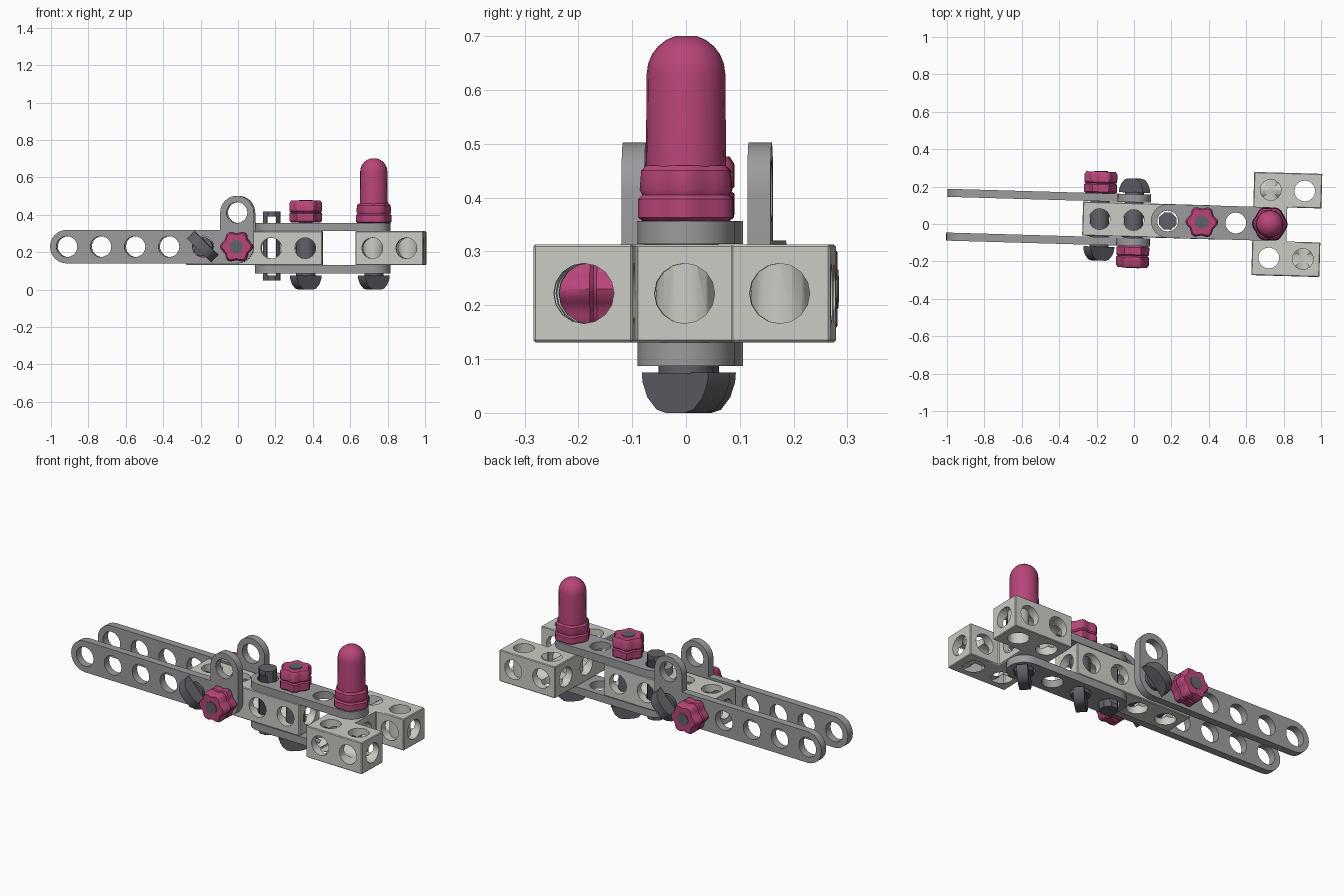
import bpy, bmesh
from math import pi, sin, cos, radians
from mathutils import Matrix, Vector

if "Cube" in bpy.data.objects:
    bpy.data.objects.remove(bpy.data.objects["Cube"])

P, H, R = 0.182, 0.091, 0.056      # hole pitch, half width, hole radius
ZC, ZS = 0.222, 0.230              # block centre height, side strip height
T = Matrix.Translation


def material(name, c):
    m = bpy.data.materials.new(name)
    m.diffuse_color = (*c, 1)
    m.use_nodes = True
    m.node_tree.nodes["Principled BSDF"].inputs["Base Color"].default_value = m.diffuse_color
    return m


PINK = material("pink_plastic", (0.48, 0.06, 0.19))
DARK = material("dark_grey", (0.12, 0.12, 0.14))
GREY = material("mid_grey", (0.33, 0.33, 0.34))
LIGHT = material("light_grey", (0.60, 0.60, 0.56))
parts = []


def add(name, me, mat=None, m=Matrix()):
    me.transform(m)
    o = bpy.data.objects.new(name, me)
    bpy.context.collection.objects.link(o)
    if mat:
        me.materials.clear()
        me.materials.append(mat)
        parts.append(o)
    return o


def to_mesh(bm):
    bmesh.ops.recalc_face_normals(bm, faces=bm.faces)
    me = bpy.data.meshes.new("part")
    bm.to_mesh(me)
    bm.free()
    return me


def baked(o):
    dg = bpy.context.evaluated_depsgraph_get()
    me = bpy.data.meshes.new_from_object(o.evaluated_get(dg))
    bpy.data.objects.remove(o)
    return me


def arc(cx, cy, r, a0, a1, n=12):
    return [(cx + r * cos(radians(a0 + (a1 - a0) * i / n)),
             cy + r * sin(radians(a0 + (a1 - a0) * i / n))) for i in range(n + 1)]


def prism(pts, z0, z1):
    bm = bmesh.new()
    f = bm.faces.new([bm.verts.new((x, y, z0)) for x, y in pts])
    new = bmesh.ops.extrude_face_region(bm, geom=[f])["geom"]
    bmesh.ops.translate(bm, vec=(0, 0, z1 - z0),
                        verts=[v for v in new if isinstance(v, bmesh.types.BMVert)])
    return to_mesh(bm)


def loft(profile, n, lobe=0.0):
    """Stacked rings (radius, z), optionally with six lobes."""
    bm = bmesh.new()
    rings = []
    for r, z in profile:
        ring = []
        for i in range(n):
            a = 2 * pi * i / n
            k = r * (1 - lobe + lobe * cos(6 * a))
            ring.append(bm.verts.new((k * cos(a), k * sin(a), z)))
        rings.append(ring)
    for a, b in zip(rings, rings[1:]):
        for i in range(n):
            j = (i + 1) % n
            bm.faces.new((a[i], a[j], b[j], b[i]))
    bm.faces.new(rings[0])
    bm.faces.new(rings[-1])
    return to_mesh(bm)


def strip(name, outline, holes, m, thick=0.043):
    cu = bpy.data.curves.new(name, 'CURVE')
    cu.dimensions, cu.fill_mode, cu.extrude = '2D', 'BOTH', thick / 2
    for pts in [outline] + [arc(x, y, R, 0, 360, 20)[:-1] for x, y in holes]:
        s = cu.splines.new('POLY')
        s.points.add(len(pts) - 1)
        for p, (x, y) in zip(s.points, pts):
            p.co = (x, y, 0, 1)
        s.use_cyclic_u = True
    o = bpy.data.objects.new(name + "_curve", cu)
    bpy.context.collection.objects.link(o)
    add(name, baked(o), GREY, m)


def block(name, outline, cells):
    """Prism drilled through along x, y and z at each cell."""
    o = add(name + "_raw", prism(outline, ZC - H, ZC + H))
    bv = o.modifiers.new("bevel", 'BEVEL')
    bv.width, bv.segments = 0.004, 1
    cutters = []
    for axis in range(3):
        bm = bmesh.new()
        done = set()
        for x, y in cells:
            c = [x, y, ZC]
            c[axis] = ZC if axis == 2 else 0.3 if axis == 0 else 0
            if tuple(c) in done:
                continue
            done.add(tuple(c))
            rot = [Matrix.Rotation(pi / 2, 4, 'Y'), Matrix.Rotation(pi / 2, 4, 'X'), Matrix()][axis]
            bmesh.ops.create_cone(bm, cap_ends=True, segments=16, radius1=R, radius2=R,
                                  depth=3, matrix=T(c) @ rot)
        cut = add("cutter", to_mesh(bm))
        cut.hide_render = True
        cutters.append(cut)
        b = o.modifiers.new("drill", 'BOOLEAN')
        b.operation, b.solver, b.object = 'DIFFERENCE', 'EXACT', cut
    add(name, baked(o), LIGHT)
    for c in cutters:
        bpy.data.objects.remove(c)


# drilled blocks: four-cell beam and U-shaped end block
block("centre_beam", [(-P - H, -H), (2 * P + H, -H), (2 * P + H, H), (-P - H, H)],
      [(i * P, 0) for i in range(-1, 3)])
x0, x1, x2, w = 4 * P - H, 4 * P + H, 5 * P + H, P + H + 0.003
block("end_block", [(x0, -w), (x2, -w), (x2, -H), (x1, -H), (x1, H), (x2, H), (x2, w), (x0, w)],
      [(i * P, j * P) for i in (4, 5) for j in (-1, 0, 1)])

# L-shaped side strips
ell = (arc(-5 * P, 0, 0.09, 90, 270) + arc(0, 0, 0.09, 270, 360, 6)
       + arc(0, P, 0.09, 0, 180) + [(-0.09, 0.09)])
ell_holes = [(-i * P, 0) for i in range(6)] + [(0, P)]
for side, y in (("front", -0.117), ("back", 0.117)):
    strip(side + "_side_strip", ell, ell_holes, T((0, y, ZS)) @ Matrix.Rotation(pi / 2, 4, 'X'))

# flat strips above and below
flat = arc(P, 0, 0.09, 90, 270) + arc(4 * P, 0, 0.09, 270, 450)
for side, z in (("top", ZC + 0.113), ("bottom", ZC - 0.113)):
    strip(side + "_strip", flat, [(i * P, 0) for i in range(1, 5)], T((0, 0, z)))

# bolts: round shank, half-disc thumb head, lobed nut
NUT = [(0.078, 0.138), (0.088, 0.146), (0.088, 0.185), (0.08, 0.191),
       (0.088, 0.198), (0.088, 0.24), (0.078, 0.254)]
HEAD = [(-0.09, -0.147), (-0.088, -0.165), (-0.075, -0.193), (-0.05, -0.216), (-0.025, -0.222),
        (0.025, -0.222), (0.05, -0.216), (0.075, -0.193), (0.088, -0.165), (0.09, -0.147)]


def bolt(name, m, nut=True):
    add(name + "_shank", loft([(0.051, -0.15), (0.051, 0.12), (0.036, 0.13), (0.036, 0.257)], 16), DARK, m)
    add(name + "_head", prism(HEAD, -0.028, 0.028), DARK,
        m @ Matrix.Rotation(pi / 4, 4, 'Z') @ Matrix.Rotation(pi / 2, 4, 'X'))
    if nut:
        add(name + "_nut", loft(NUT, 36, 0.09), PINK, m)


bolt("middle_bolt", T((2 * P, 0, ZC)))
bolt("end_bolt", T((4 * P, 0, ZC)), False)
bolt("rear_side_bolt", T((-P, 0, ZS)) @ Matrix.Rotation(-pi / 2, 4, 'X'))
bolt("front_side_bolt", T((0, 0, ZS)) @ Matrix.Rotation(pi / 2, 4, 'X'))

# tall domed cap on the end bolt
cap_at = T((4 * P, 0, 0))
add("cap_collar", loft([(0.088, 0.357), (0.096, 0.363), (0.096, 0.397), (0.088, 0.405),
                        (0.093, 0.415), (0.090, 0.45), (0.08, 0.46)], 36, 0.05), PINK, cap_at)
dome = [(0.073 * cos(radians(a)), 0.63 + 0.073 * sin(radians(a))) for a in range(0, 76, 15)]
add("domed_cap", loft([(0.075, 0.44)] + dome, 20), PINK, cap_at)

# split pin: chamfered bar with a long slot
pin = add("pin_raw", prism(arc(0, 0, 0.05, 22.5, 382.5, 8)[:-1], 0.05, 0.418))
slot = add("slot_cutter", prism([(-0.024, -0.1), (0.024, -0.1), (0.024, 0.1), (-0.024, 0.1)], 0.076, 0.392))
slot.hide_render = True
b = pin.modifiers.new("slot", 'BOOLEAN')
b.operation, b.solver, b.object = 'DIFFERENCE', 'EXACT', slot
add("split_pin", baked(pin), DARK, T((P, 0, 0)))
bpy.data.objects.remove(slot)

# whole assembly sits slightly turned about the end bolt; smooth shading
turn = T((4 * P - 0.002, 0, 0)) @ Matrix.Rotation(radians(-1.65), 4, 'Z') @ T((-4 * P, 0, 0))
bpy.ops.object.select_all(action='DESELECT')
for o in parts:
    o.data.transform(turn)
    o.select_set(True)
bpy.context.view_layer.objects.active = parts[0]
bpy.ops.object.shade_smooth_by_angle(angle=radians(35))
